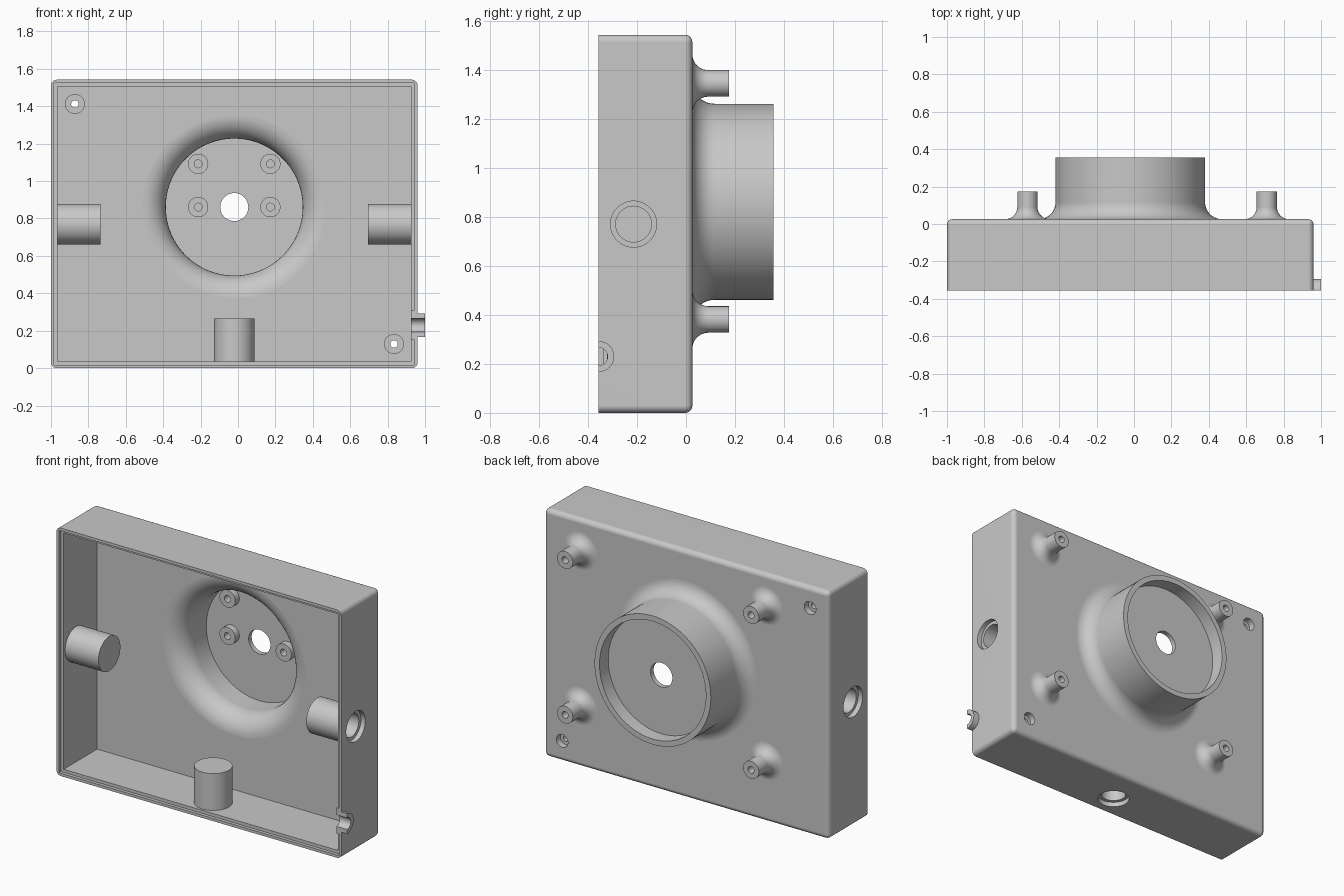
import bpy, bmesh, math
from mathutils import Vector, Matrix

cube = bpy.data.objects.get("Cube")
if cube:
    bpy.data.objects.remove(cube, do_unlink=True)

FRONT, BACK, WALL = -0.356, 0.026, 0.036
INSIDE = BACK - 0.034             # inner face of the back wall
X0, X1, TOP = -1.0, 0.96, 1.542   # box extents
MID = (X0 + X1) / 2
HUB_X, HUB_Z = MID, 0.861         # drum centre
Y = (0, 1, 0)


def add_box(bm, lo, hi):
    lo, hi = Vector(lo), Vector(hi)
    m = Matrix.Translation((lo + hi) / 2) @ Matrix.Diagonal((*(hi - lo), 1))
    bmesh.ops.create_cube(bm, size=1, matrix=m)


def add_turned(bm, profile, origin, axis=Y, steps=48):
    """Revolve (radius, distance) points about an axis, capping both ends."""
    rot = Vector(axis).to_track_quat('Z', 'Y')
    rings = []
    for r, t in profile:
        angles = [math.tau * i / steps for i in range(steps)]
        rings.append([bm.verts.new(Vector(origin) + rot @ Vector(
            (r * math.cos(a), r * math.sin(a), t))) for a in angles])
    for low, high in zip(rings, rings[1:]):
        for i in range(steps):
            j = (i + 1) % steps
            bm.faces.new((low[i], low[j], high[j], high[i]))
    bm.faces.new(rings[0][::-1])
    bm.faces.new(rings[-1])


def flare(r, fillet, base, n=10):
    """Concave fillet running from a wall at 'base' up to radius r."""
    return [(r + fillet * (1 - math.sin(a)), base + fillet * (1 - math.cos(a)))
            for a in (math.pi / 2 * i / n for i in range(n + 1))]


def make(name, bm):
    mesh = bpy.data.meshes.new(name)
    bm.to_mesh(mesh)
    bm.free()
    ob = bpy.data.objects.new(name, mesh)
    bpy.context.collection.objects.link(ob)
    return ob


def combine(body, bm, operation):
    tool = make("tool", bm)
    mod = body.modifiers.new("combine", 'BOOLEAN')
    mod.object, mod.operation, mod.solver = tool, operation, 'EXACT'
    bpy.context.view_layer.objects.active = body
    bpy.ops.object.modifier_apply(modifier=mod.name)
    mesh = tool.data
    bpy.data.objects.remove(tool)
    bpy.data.meshes.remove(mesh)


# Rounded outer block, overlong at the front and trimmed last
bm = bmesh.new()
add_box(bm, (X0, -0.5, 0), (X1, BACK, TOP))
bmesh.ops.bevel(bm, geom=bm.edges[:], offset=0.03, segments=5, profile=0.5,
                affect='EDGES')
housing = make("housing", bm)

# Drum and flared mounting posts on the back
posts = [(x, z) for x in (-0.57, 0.71) for z in (0.381, 1.344)]
bm = bmesh.new()
add_turned(bm, [(0.49, 0.005)] + flare(0.4, 0.09, BACK) + [(0.4, 0.356)],
           (HUB_X, 0, HUB_Z), steps=96)
for x, z in posts:
    add_turned(bm, [(0.119, 0.005)] + flare(0.054, 0.065, BACK) + [(0.054, 0.175)], (x, 0, z))
combine(housing, bm, 'UNION')

# Main cavity, then the stepped rim
for inset, depth in ((WALL, INSIDE), (0.017, FRONT + 0.02)):
    bm = bmesh.new()
    add_box(bm, (X0 + inset, -0.7, inset), (X1 - inset, depth, TOP - inset))
    combine(housing, bm, 'DIFFERENCE')

# Drum interior, then the recess behind its floor
interior = [(0.49, -0.06)] + flare(0.366, 0.124, INSIDE) + [(0.366, 0.24)]
for profile in (interior, [(0.366, 0.27), (0.366, 0.5)]):
    bm = bmesh.new()
    add_turned(bm, profile, (HUB_X, 0, HUB_Z), steps=96)
    combine(housing, bm, 'DIFFERENCE')

# Inner bosses, closed sockets and cable collar
drum_bosses = [(HUB_X + s * 0.193, z) for s in (-1, 1) for z in (HUB_Z, 1.092)]
corner_bosses = [(-0.872, 1.412), (0.834, 0.129)]
sockets = [((X0, -0.214, 0.77), (1, 0, 0)),
           ((X1, -0.214, 0.77), (-1, 0, 0)),
           ((MID, -0.214, 0), (0, 0, 1))]
collar = (0, FRONT, 0.23)
bm = bmesh.new()
for x, z in drum_bosses:
    add_turned(bm, [(0.054, 0.2), (0.054, 0.25)], (x, 0, z))
for x, z in corner_bosses:
    add_turned(bm, [(0.053, -0.055), (0.053, 0.005)], (x, 0, z))
for origin, axis in sockets:
    add_turned(bm, [(0.108, 0.015), (0.108, 0.265)], origin, axis)
add_turned(bm, [(0.08, 0.926), (0.08, 0.95), (0.063, 0.95), (0.063, 1.0)],
           collar, (1, 0, 0))
combine(housing, bm, 'UNION')

# All holes
bm = bmesh.new()
add_turned(bm, [(0.075, 0.2), (0.075, 0.3)], (HUB_X, 0, HUB_Z))
for x, z in posts:
    add_turned(bm, [(0.021, 0.06), (0.021, 0.3)], (x, 0, z))
for x, z in drum_bosses:
    add_turned(bm, [(0.021, 0.15), (0.021, 0.25)], (x, 0, z))
for x, z in corner_bosses:
    add_turned(bm, [(0.02, -0.1), (0.02, -0.014), (0.04, -0.014), (0.04, 0.1)], (x, 0, z))
for origin, axis in sockets:
    add_turned(bm, [(0.094, -0.1), (0.094, 0.03), (0.073, 0.03), (0.073, 0.23)],
               origin, axis)
add_turned(bm, [(0.036, 0.85), (0.036, 1.1)], collar, (1, 0, 0))
combine(housing, bm, 'DIFFERENCE')

# Trim the open front flat
bm = bmesh.new()
add_box(bm, (-2, -2, -1), (2, FRONT, 3))
combine(housing, bm, 'DIFFERENCE')

# Single grey finish
grey = bpy.data.materials.new("plain grey")
grey.use_nodes = True
colour = (0.58, 0.58, 0.58, 1)
grey.diffuse_color = colour
grey.node_tree.nodes["Principled BSDF"].inputs["Base Color"].default_value = colour
housing.data.materials.clear()
housing.data.materials.append(grey)
for p in housing.data.polygons:
    p.material_index = 0

# Smooth curves, crisp edges and evenly lit flats
bpy.ops.object.select_all(action='DESELECT')
housing.select_set(True)
bpy.context.view_layer.objects.active = housing
bpy.ops.object.shade_smooth_by_angle(angle=math.radians(30))
weighted = housing.modifiers.new("flat faces", 'WEIGHTED_NORMAL')
weighted.keep_sharp = True
